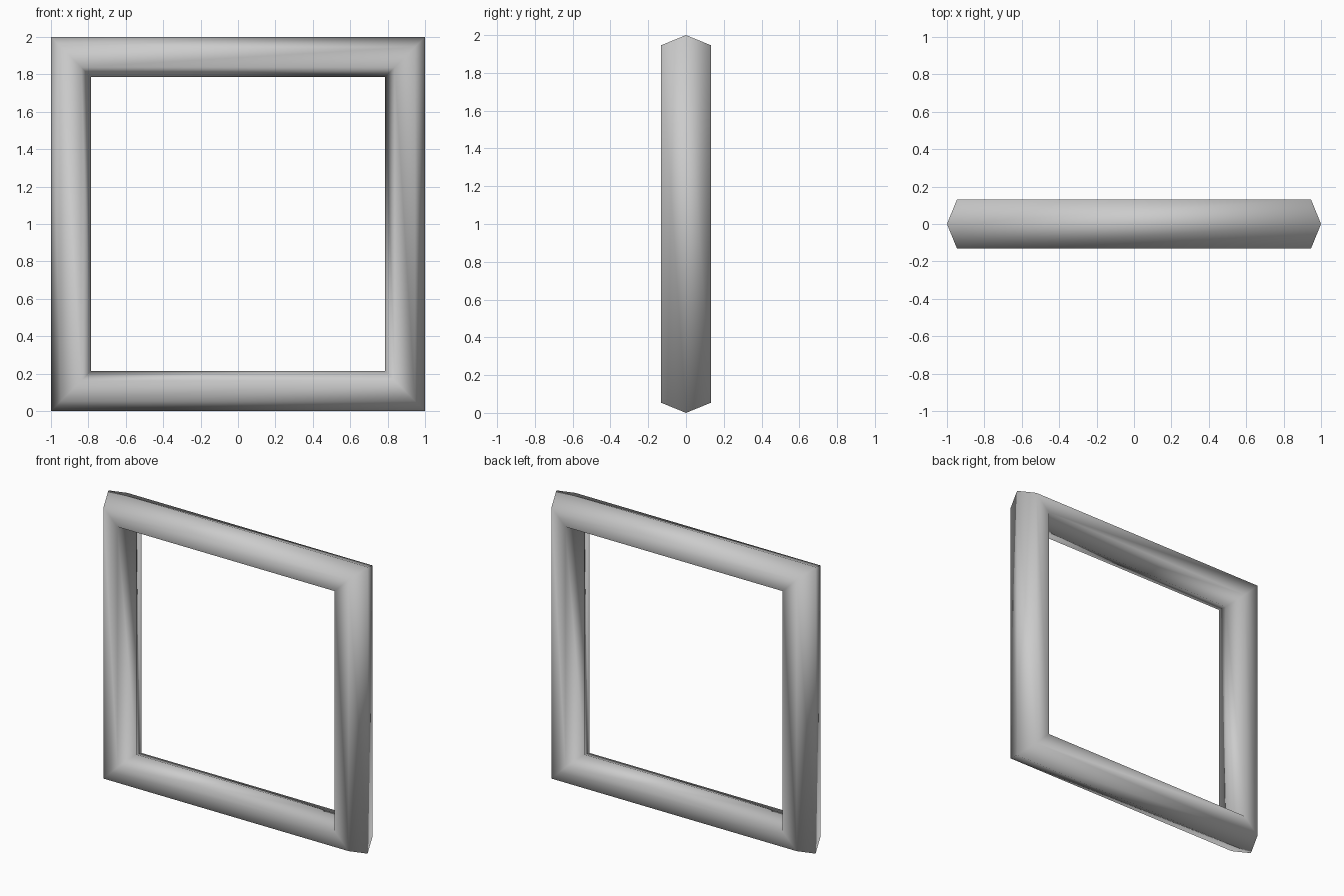
import bpy
from math import pi, sqrt

if "Cube" in bpy.data.objects:
    bpy.data.objects.remove(bpy.data.objects["Cube"])

# Square frame: a torus with four corners and a hexagonal section
r = 0.152
bpy.ops.mesh.primitive_torus_add(
    major_segments=4, minor_segments=6,
    major_radius=sqrt(2) - r, minor_radius=r)
frame = bpy.context.object
frame.name = "square_frame"

# Turn the corners to 45 degrees, then stand the frame upright
frame.rotation_euler = (0, 0, pi / 4)
bpy.ops.object.transform_apply(location=False, rotation=True, scale=False)
frame.rotation_euler = (pi / 2, 0, 0)
frame.location = (0, 0, 1)
bpy.ops.object.transform_apply(location=True, rotation=True, scale=False)
bpy.ops.object.shade_smooth()
